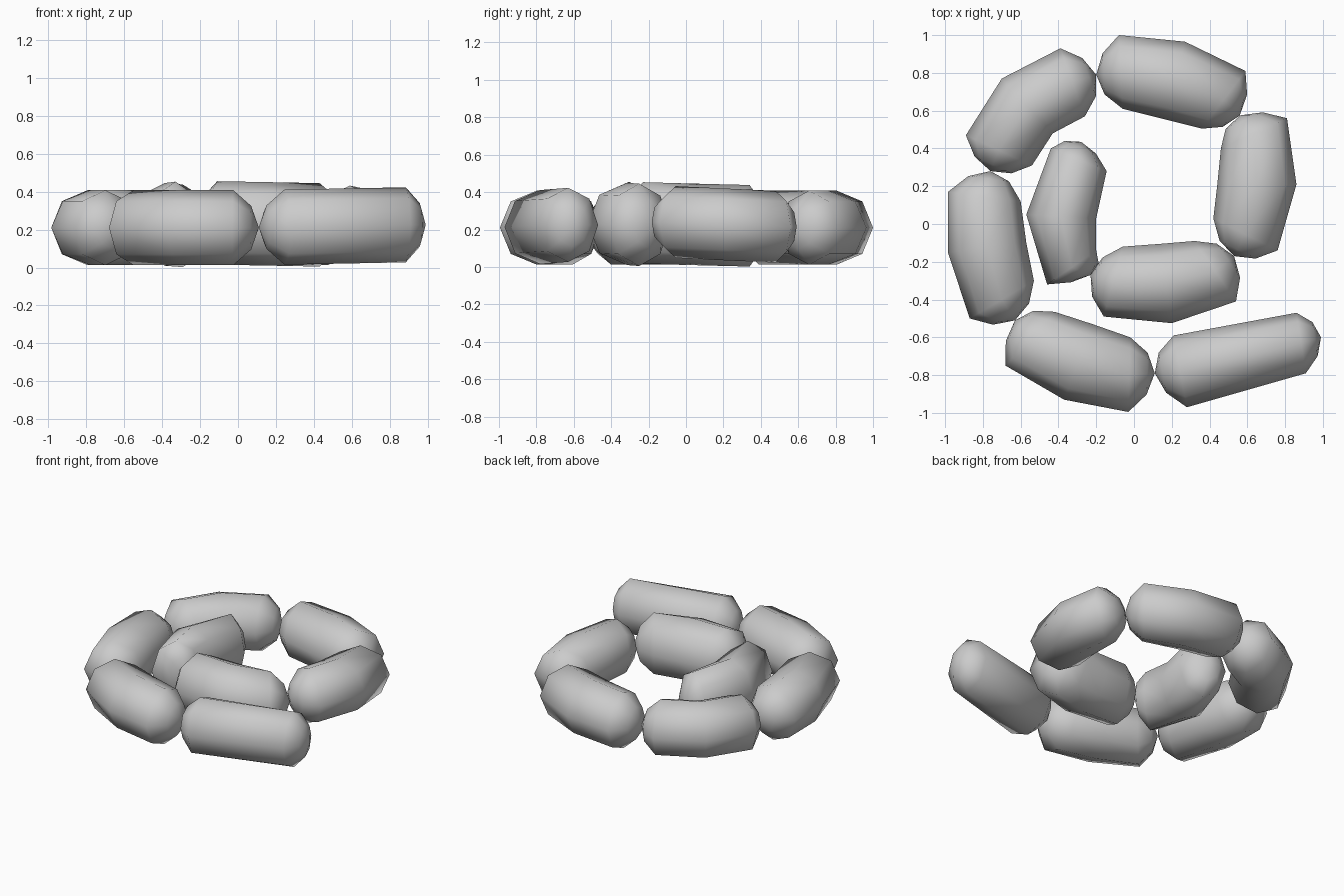
import bpy, bmesh
from math import sin, cos, pi
from mathutils import Vector

if "Cube" in bpy.data.objects:
    bpy.data.objects.remove(bpy.data.objects["Cube"])

SIDES = 8


def sausage(name, tip0, rings, tip1, z0=0.21, z1=0.21, rz=0.198):
    """Loft a link from plan-view ring edges (x1, y1, x2, y2), closing on two tips.
    The centre height runs from z0 to z1."""
    sections = []
    for k, (x1, y1, x2, y2) in enumerate(rings):
        z = z0 + (z1 - z0) * k / (len(rings) - 1)
        a, b = Vector((x1, y1, z)), Vector((x2, y2, z))
        sections.append(((a + b) / 2, (b - a) / 2, rz))
    t0, t1 = Vector((*tip0, z0)), Vector((*tip1, z1))

    # smaller shoulder rings round off both ends
    def shoulder(tip, sec):
        return tip.lerp(sec[0], 0.3), sec[1] * 0.56, sec[2] * 0.58
    sections = [shoulder(t0, sections[0])] + sections + [shoulder(t1, sections[-1])]

    bm = bmesh.new()
    loops = []
    for c, half, r in sections:
        loops.append([bm.verts.new(c + half * cos(2 * pi * i / SIDES)
                                   + Vector((0, 0, r * sin(2 * pi * i / SIDES))))
                      for i in range(SIDES)])
    p0, p1 = bm.verts.new(t0), bm.verts.new(t1)
    for i in range(SIDES):
        j = (i + 1) % SIDES
        for lo, hi in zip(loops, loops[1:]):
            bm.faces.new((lo[i], lo[j], hi[j], hi[i]))
        bm.faces.new((p0, loops[0][j], loops[0][i]))
        bm.faces.new((p1, loops[-1][i], loops[-1][j]))
    bmesh.ops.recalc_face_normals(bm, faces=bm.faces)
    for f in bm.faces:
        f.smooth = True
    me = bpy.data.meshes.new(name)
    bm.to_mesh(me)
    bm.free()
    bpy.context.collection.objects.link(bpy.data.objects.new(name, me))


# outer coil, from the free end at front right round to the back
sausage("link_front_right", (0.99, -0.6),
        [(0.86, -0.47, 0.91, -0.79), (0.21, -0.59, 0.28, -0.97)], (0.11, -0.79), 0.225, 0.213)
sausage("link_front_left", (0.11, -0.79),
        [(-0.02, -0.60, -0.03, -0.995), (-0.22, -0.53, -0.37, -0.93),
         (-0.42, -0.465, -0.68, -0.75)], (-0.63, -0.51))
sausage("link_left", (-0.63, -0.51),
        [(-0.53, -0.30, -0.87, -0.50), (-0.57, -0.10, -0.985, -0.15),
         (-0.60, 0.12, -0.985, 0.17)], (-0.76, 0.28))
sausage("link_back_left", (-0.76, 0.28),
        [(-0.54, 0.31, -0.89, 0.47), (-0.43, 0.48, -0.70, 0.77),
         (-0.26, 0.57, -0.39, 0.93)], (-0.20, 0.79))
sausage("link_back", (-0.20, 0.79),
        [(-0.06, 0.61, -0.08, 1.0), (0.16, 0.555, 0.27, 0.965),
         (0.36, 0.505, 0.59, 0.81)], (0.56, 0.575))
sausage("link_right", (0.56, 0.575),
        [(0.46, 0.40, 0.81, 0.56), (0.44, 0.20, 0.86, 0.21),
         (0.42, 0.03, 0.76, -0.14)], (0.53, -0.17), 0.215, 0.24, 0.192)

# inner coil
sausage("link_inner_front", (0.53, -0.17),
        [(0.32, -0.09, 0.54, -0.41), (0.14, -0.105, 0.20, -0.525),
         (-0.06, -0.12, -0.16, -0.49)], (-0.23, -0.27), 0.225, 0.235, 0.22)
sausage("link_inner_left", (-0.23, -0.27),
        [(-0.20, -0.14, -0.46, -0.32), (-0.20, 0.03, -0.57, 0.05),
         (-0.145, 0.28, -0.44, 0.40)], (-0.28, 0.435), 0.235, 0.22, 0.218)
